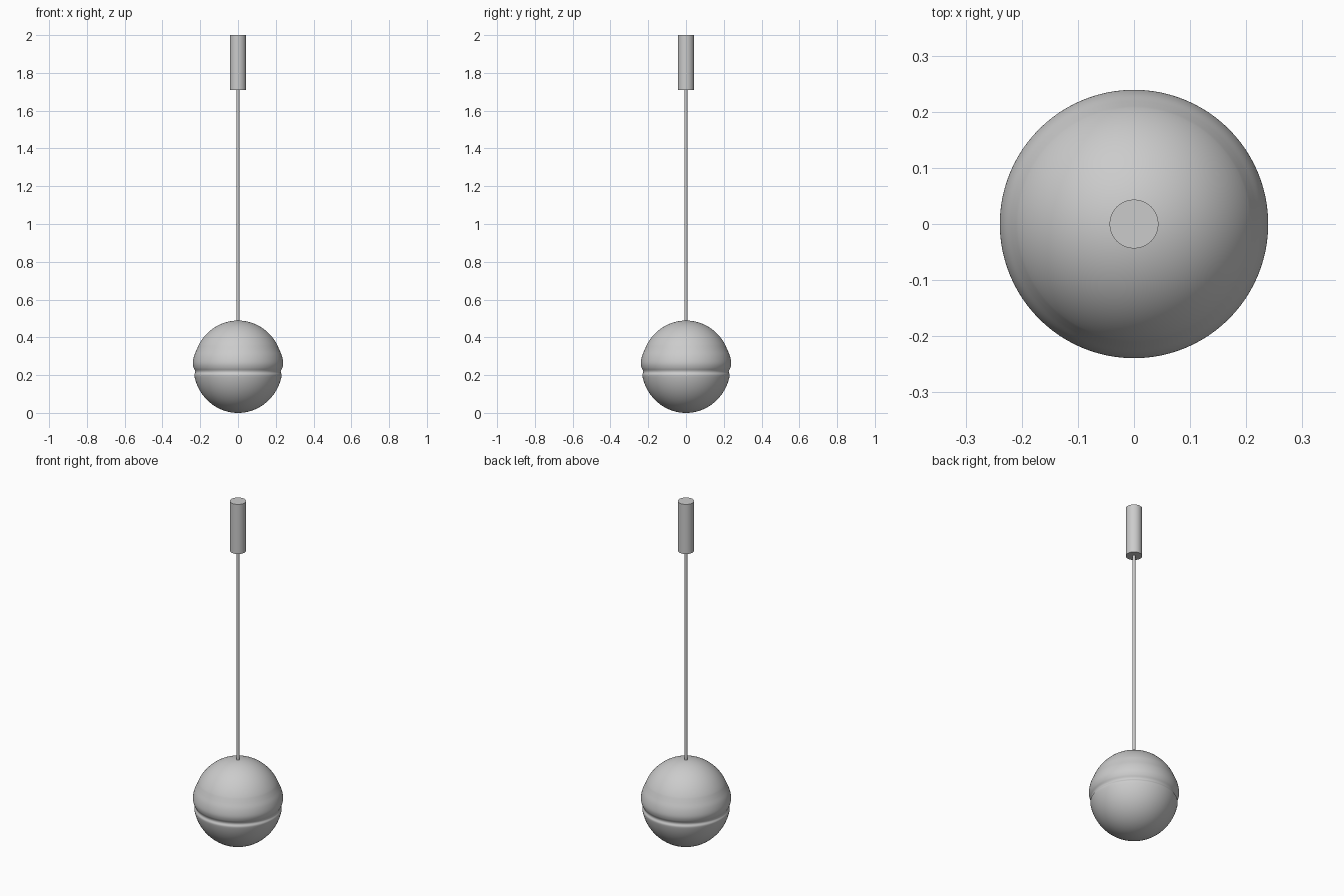
import bpy, bmesh, math
from mathutils import Vector

if "Cube" in bpy.data.objects:
    bpy.data.objects.remove(bpy.data.objects["Cube"])


def lathe(name, profile, segments):
    """Revolve (radius, height) points around z; zero radius makes a pole."""
    bm = bmesh.new()
    rings = []
    for r, z in profile:
        if r < 1e-6:
            rings.append([bm.verts.new((0, 0, z))] * segments)
        else:
            rings.append([bm.verts.new((r * math.cos(2 * math.pi * i / segments),
                                        r * math.sin(2 * math.pi * i / segments), z))
                          for i in range(segments)])
    for a, b in zip(rings, rings[1:]):
        for i in range(segments):
            j = (i + 1) % segments
            bm.faces.new(list(dict.fromkeys((a[i], a[j], b[j], b[i]))))
    bmesh.ops.recalc_face_normals(bm, faces=bm.faces)
    mesh = bpy.data.meshes.new(name)
    bm.to_mesh(mesh)
    bm.free()
    obj = bpy.data.objects.new(name, mesh)
    bpy.context.collection.objects.link(obj)
    bpy.ops.object.select_all(action='DESELECT')
    obj.select_set(True)
    bpy.context.view_layer.objects.active = obj
    bpy.ops.object.shade_smooth_by_angle(angle=math.radians(40))
    return obj


def smooth_curve(points, steps):
    """Catmull-Rom curve through the inner points."""
    out = []
    for k in range(1, len(points) - 2):
        p0, p1, p2, p3 = (Vector(p) for p in points[k - 1:k + 3])
        for s in range(steps):
            t = s / steps
            v = 0.5 * (2 * p1 + (p2 - p0) * t + (2 * p0 - 5 * p1 + 4 * p2 - p3) * t ** 2
                       + (3 * p1 - p0 - 3 * p2 + p3) * t ** 3)
            out.append(tuple(v))
    return out


WIDTH, HALF = 0.236, 0.2445


def arc(z0, z1, n):
    """Points on the near-spherical outline between two heights."""
    a0, a1 = (math.asin(max(-1, min(1, z / HALF - 1))) for z in (z0, z1))
    angles = [a0 + (a1 - a0) * i / n for i in range(n + 1)]
    return [(WIDTH * math.cos(a), HALF * (1 + math.sin(a))) for a in angles]


# Globe shade: lower bowl, groove, raised band, upper dome
lower = arc(0.0, 0.185, 22)
upper = arc(0.362, 2 * HALF, 18)
band = [(0.2315, 0.202), (0.2265, 0.214), (0.2275, 0.224), (0.2345, 0.238),
        (0.2390, 0.258), (0.2375, 0.280), (0.2310, 0.306), (0.2200, 0.332),
        (0.2140, 0.346)]
middle = smooth_curve([lower[-2], lower[-1]] + band + [upper[0], upper[1]], 4)
lathe("globe_shade", lower[:-1] + middle + upper, 96)

# Suspension rod
lathe("rod", [(0, 0.47), (0.008, 0.47), (0.008, 1.72), (0, 1.72)], 24)

# Cylindrical ceiling mount
lathe("ceiling_mount", [(0, 1.71), (0.0435, 1.71), (0.0435, 2.0), (0, 2.0)], 64)
